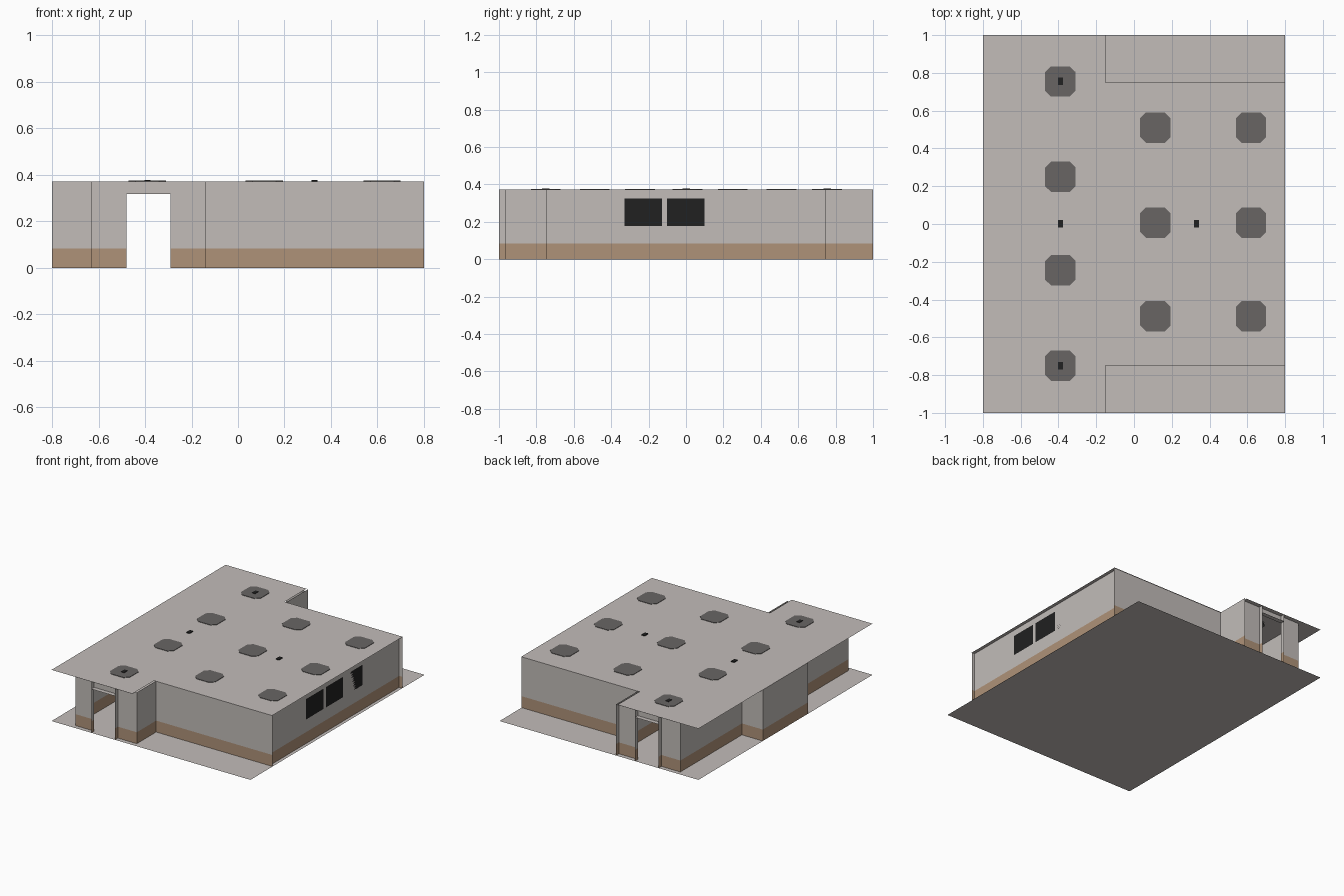
import bpy

if "Cube" in bpy.data.objects:
    bpy.data.objects.remove(bpy.data.objects["Cube"])

TOP, BAND, DOOR = 0.372, 0.083, 0.318   # roof height, painted band height, doorway height


def material(name, rgb):
    m = bpy.data.materials.new(name)
    m.diffuse_color = (*rgb, 1)
    m.use_nodes = True
    m.node_tree.nodes["Principled BSDF"].inputs["Base Color"].default_value = m.diffuse_color
    return m


PLASTER = material("pale_plaster", (0.54, 0.505, 0.485))
BROWN = material("brown_band", (0.43, 0.29, 0.19))
GREY = material("dark_grey", (0.138, 0.13, 0.127))
BLACK = material("black", (0.015, 0.015, 0.015))


def mesh_object(name, verts, faces, mats, indices=None):
    me = bpy.data.meshes.new(name)
    me.from_pydata(verts, [], faces)
    for m in mats:
        me.materials.append(m)
    if indices:
        for p, i in zip(me.polygons, indices):
            p.material_index = i
    ob = bpy.data.objects.new(name, me)
    bpy.context.collection.objects.link(ob)
    return ob


def wall(name, a, b, z0=0.0, z1=TOP):
    """Upright sheet from a to b, brown below BAND and plaster above."""
    levels = [z0] + ([BAND] if z0 < BAND < z1 else []) + [z1]
    verts = [(x, y, z) for z in levels for x, y in (a, b)]
    n = len(levels) - 1
    faces = [(2 * i, 2 * i + 1, 2 * i + 3, 2 * i + 2) for i in range(n)]
    idx = [0 if levels[i] >= BAND else 1 for i in range(n)]
    return mesh_object(name, verts, faces, [PLASTER, BROWN], idx)


def prism(name, outline, z0, z1, mat):
    n = len(outline)
    verts = [(x, y, z) for z in (z0, z1) for x, y in outline]
    faces = [tuple(reversed(range(n))), tuple(range(n, 2 * n))]
    faces += [(i, (i + 1) % n, n + (i + 1) % n, n + i) for i in range(n)]
    return mesh_object(name, verts, faces, [mat])


def rect(cx, cy, hx, hy):
    return [(cx - hx, cy - hy), (cx + hx, cy - hy), (cx + hx, cy + hy), (cx - hx, cy + hy)]


# Floor slab and T-shaped roof sheet
mesh_object("floor", [(x, y, 0) for x, y in rect(0, 0, 0.8, 1)], [(0, 1, 2, 3)], [PLASTER])
roof = [(-0.8, -1), (-0.15, -1), (-0.15, -0.75), (0.8, -0.75),
        (0.8, 0.75), (-0.15, 0.75), (-0.15, 1), (-0.8, 1)]
mesh_object("roof", [(x, y, TOP) for x, y in roof], [tuple(range(8))], [PLASTER])

# Main room
XL, XM, XR = -0.632, -0.137, 0.775
wall("right_wall", (XR, -0.745), (XR, 0.745))
wall("dividing_wall", (XM, 0.745), (XM, -0.745))

# Parts that repeat at the front (s = -1) and back (s = 1)
for s, side in ((-1, "front"), (1, "back")):
    def w(name, a, b, **kw):
        # swap the ends on the back so the face still looks outward
        wall(side + "_" + name, *((a, b) if s < 0 else (b, a)), **kw)
    y = 0.967 * s
    w("room_wall", (XM, 0.745 * s), (0.8, 0.745 * s))
    w("entrance_side_wall", (XM, y if s < 0 else 1.0), (XM, 0.745 * s))
    w("entrance_wall_left", (XL, y), (-0.48, y))
    w("entrance_wall_right", (-0.29, y), (XM, y))
    w("door_lintel", (-0.48, y), (-0.29, y), z0=DOOR)
    for x, lr in ((-0.48, "left"), (-0.29, "right")):
        w("door_jamb_" + lr, (x, s), (x, y))
    mesh_object(side + "_door_head",
                [(-0.48, s, DOOR), (-0.29, s, DOOR), (-0.29, y, DOOR), (-0.48, y, DOOR)],
                [(0, 1, 2, 3)], [PLASTER])
    # corridor wall and the projecting alcove on the left side
    w("corridor_wall", (XL, 0.26 * s), (XL, y))
    w("alcove_side", (-0.8, 0.26 * s), (XL, 0.26 * s))
wall("alcove_wall", (-0.8, 0.26), (-0.8, -0.26))

# Windows on the right wall; the third lies flush with the wall
for i, cy in enumerate((-0.228, -0.002, 0.224)):
    x = XR if i == 2 else XR + 0.003
    verts = [(x, cy + dy, z) for dy, z in ((-0.1, 0.177), (0.1, 0.177), (0.1, 0.325), (-0.1, 0.325))]
    mesh_object("window_%d" % (i + 1), verts, [(0, 1, 2, 3)], [BLACK])

# Square ceiling lights with clipped corners, showing just above the roof
spots = [(-0.39, y) for y in (-0.75, -0.245, 0.25, 0.755)]
spots += [(x, y) for x in (0.113, 0.62) for y in (-0.488, 0.007, 0.51)]
H, C = 0.08, 0.03
for i, (cx, cy) in enumerate(spots):
    outline = []
    for sx, sy in ((1, 1), (-1, 1), (-1, -1), (1, -1)):
        pair = [(cx + sx * H, cy + sy * (H - C)), (cx + sx * (H - C), cy + sy * H)]
        outline += pair if sx * sy > 0 else pair[::-1]
    prism("ceiling_light_%d" % (i + 1), outline, 0.362, 0.375, GREY)

# Small black ceiling sensors
for i, (cx, cy) in enumerate(((-0.39, -0.75), (-0.39, 0.002), (-0.39, 0.755), (0.33, 0.002))):
    prism("ceiling_sensor_%d" % (i + 1), rect(cx, cy, 0.013, 0.02), 0.36, 0.378, BLACK)
